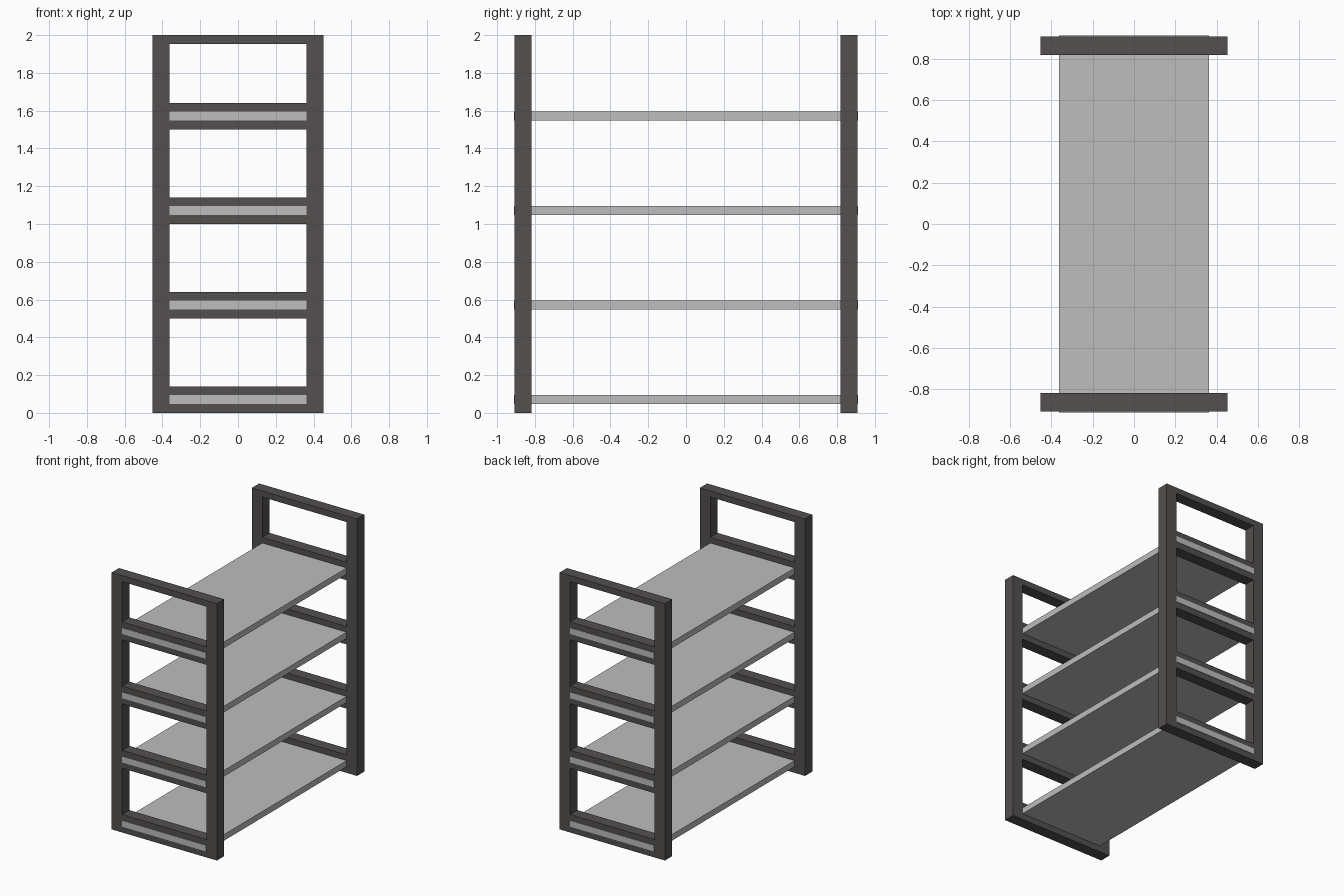
import bpy

old = bpy.data.objects.get("Cube")
if old:
    bpy.data.objects.remove(old, do_unlink=True)


def make_material(name, color):
    mat = bpy.data.materials.new(name)
    mat.use_nodes = True
    mat.diffuse_color = color
    mat.node_tree.nodes["Principled BSDF"].inputs["Base Color"].default_value = color
    return mat


dark = make_material("dark frame", (0.088, 0.080, 0.078, 1))
light = make_material("light grey shelf", (0.51, 0.51, 0.51, 1))


def box(name, x, y, z, mat):
    """Box from (min, max) ranges along each axis."""
    spans = (x, y, z)
    bpy.ops.mesh.primitive_cube_add(size=1, location=[(a + b) / 2 for a, b in spans])
    obj = bpy.context.object
    obj.name = name
    obj.scale = [b - a for a, b in spans]
    bpy.ops.object.transform_apply(location=False, rotation=False, scale=True)
    obj.data.materials.append(mat)
    return obj


HALF_W, HALF_D, BAR, HEIGHT = 0.453, 0.907, 0.09, 2.0
INNER = HALF_W - BAR
RAIL = 0.0475
LEVELS = [0.5 * i for i in range(4)]

# End frames: two posts, a top rail and a pair of rails around each shelf
for end, side in (("front", -1), ("back", 1)):
    depth = sorted((side * HALF_D, side * (HALF_D - BAR)))
    for hand, sx in (("right", -1), ("left", 1)):
        box(f"{end}_{hand}_post", sorted((sx * INNER, sx * HALF_W)), depth, (0, HEIGHT), dark)
    span = (-INNER, INNER)
    box(f"{end}_top_rail", span, depth, (HEIGHT - RAIL, HEIGHT), dark)
    for i, z in enumerate(LEVELS, 1):
        box(f"{end}_lower_rail_{i}", span, depth, (z, z + RAIL), dark)
        box(f"{end}_upper_rail_{i}", span, depth, (z + 2 * RAIL, z + 3 * RAIL - 0.003), dark)

# Shelves run through both end frames, their ends just proud of the rails
for i, z in enumerate(LEVELS, 1):
    box(f"shelf_{i}", (-INNER, INNER), (-HALF_D - 0.004, HALF_D + 0.004),
        (z + RAIL, z + 2 * RAIL), light)
